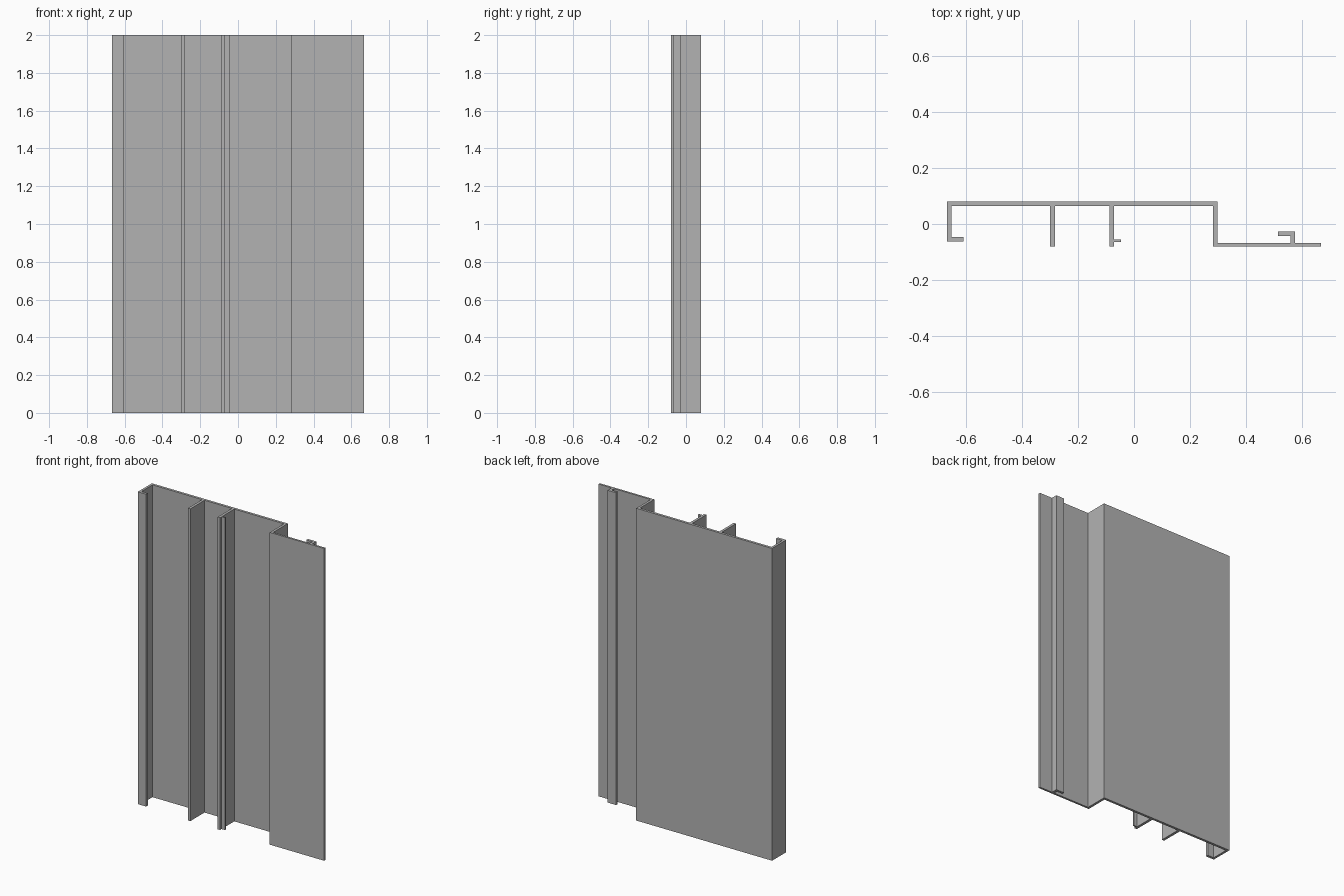
import bpy
import bmesh
from mathutils import Vector

cube = bpy.data.objects.get("Cube")
if cube:
    bpy.data.objects.remove(cube, do_unlink=True)

LENGTH = 2.0

# Depth levels of the section
back, inner = 0.08, 0.064
front, flange_back = -0.08, -0.067
hook_back, hook_front = -0.046, -0.063
nub_back, nub_front = -0.056, -0.065
lip_back, lip_front = -0.027, -0.043

# Sideways positions of the walls
edge, side_wall, hook_end = -0.666, -0.651, -0.607
rib_a, rib_b, rib_width = -0.299, -0.088, 0.017
nub_end = -0.046
step_in, step_out = 0.281, 0.297
stem, stem_width, lip_end = 0.557, 0.017, 0.514
flange_edge = 0.666


def rib(x):
    """Plain rib hanging from the back plate, walked from +x to -x."""
    return [(x + rib_width, inner), (x + rib_width, front), (x, front), (x, inner)]


def arm(root, tip, y_first, y_last):
    """Short arm reaching from a wall to its tip and back."""
    return [(root, y_first), (tip, y_first), (tip, y_last), (root, y_last)]


# Back plate and step down to the flange
outline = [(edge, back), (step_out, back), (step_out, flange_back)]

# Hooked lip on the flange
outline += [(stem, flange_back), *arm(stem, lip_end, lip_front, lip_back)[:3]]
outline += [(stem + stem_width, lip_back), (stem + stem_width, flange_back)]

# Flange
outline += [(flange_edge, flange_back), (flange_edge, front),
            (step_in, front), (step_in, inner)]

# Rib with a nub, then the plain rib
nub_rib = rib(rib_b)
outline += nub_rib[:1] + arm(rib_b + rib_width, nub_end, nub_back, nub_front) + nub_rib[1:]
outline += rib(rib_a)

# Side wall with its inward hook
outline += [(side_wall, inner), *arm(side_wall, hook_end, hook_back, hook_front)[:3],
            (edge, hook_front)]

# Extrude the section to full height
bm = bmesh.new()
section = bm.faces.new([bm.verts.new((x, y, 0)) for x, y in outline])
result = bmesh.ops.extrude_face_region(bm, geom=[section], use_keep_orig=True)
top = [v for v in result["geom"] if isinstance(v, bmesh.types.BMVert)]
bmesh.ops.translate(bm, verts=top, vec=Vector((0, 0, LENGTH)))
bmesh.ops.recalc_face_normals(bm, faces=bm.faces)
mesh = bpy.data.meshes.new("panel_profile")
bm.to_mesh(mesh)
bm.free()

# Plain grey material
grey = bpy.data.materials.new("grey")
grey.use_nodes = True
colour = (0.45, 0.45, 0.45, 1)
grey.diffuse_color = colour
grey.node_tree.nodes["Principled BSDF"].inputs["Base Color"].default_value = colour
mesh.materials.append(grey)

panel = bpy.data.objects.new("panel_profile", mesh)
bpy.context.collection.objects.link(panel)
